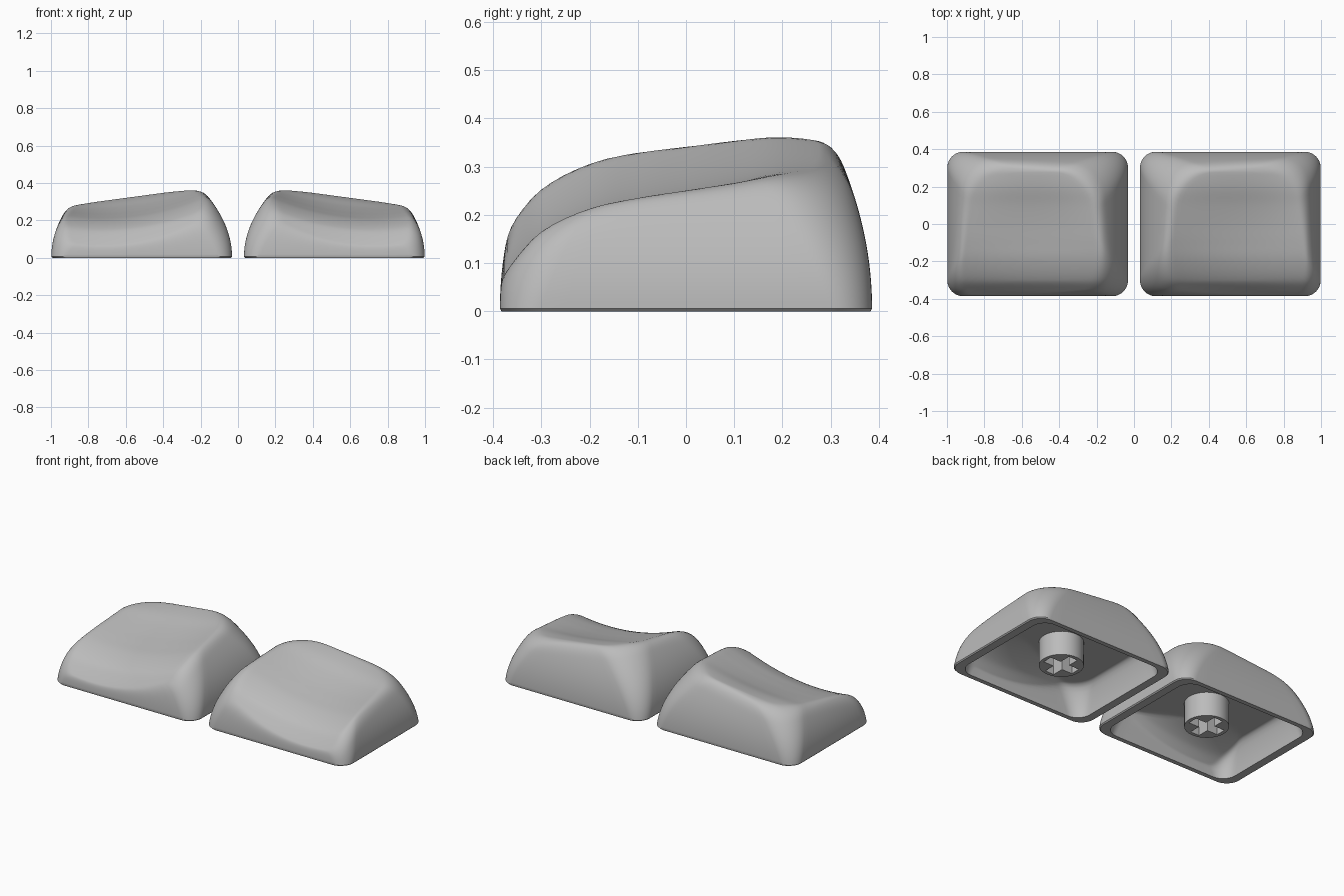
import bpy, bmesh, math

cube = bpy.data.objects.get("Cube")
if cube:
    bpy.data.objects.remove(cube, do_unlink=True)

grey = bpy.data.materials.new("plain_grey")
grey.use_nodes = True
COLOUR = (0.5, 0.5, 0.5, 1)
grey.diffuse_color = COLOUR
grey.node_tree.nodes["Principled BSDF"].inputs["Base Color"].default_value = COLOUR

CX, HALF_X, HALF_Y = 0.515, 0.483, 0.386
STEEP = 0.55          # front and back walls lean less than the sides
SPINE = [(-.45, .06), (-.4, .145), (-.35, .212), (-.3, .263), (-.2, .31),
         (-.1, .334), (0, .35), (.1, .364), (.2, .377), (.3, .37), (.4, .345)]


def clamp(v, lo=0.0, hi=1.0):
    return max(lo, min(hi, v))


def smooth_min(a, b, k):
    h = clamp(0.5 + 0.5 * (b - a) / k)
    return b + (a - b) * h - k * h * (1 - h)


def spine(y):
    """Height of the tall rim along y, through a smooth spline."""
    n = len(SPINE)
    i = 0
    while i < n - 2 and y > SPINE[i + 1][0]:
        i += 1
    (y0, z0), (y1, z1) = SPINE[i], SPINE[i + 1]

    def slope(j):
        a, b = SPINE[max(j - 1, 0)], SPINE[min(j + 1, n - 1)]
        return (b[1] - a[1]) / (b[0] - a[0])
    w = y1 - y0
    t = clamp((y - y0) / w)
    return ((2*t**3 - 3*t*t + 1) * z0 + (t**3 - 2*t*t + t) * w * slope(i)
            + (3*t*t - 2*t**3) * z1 + (t**3 - t*t) * w * slope(i + 1))


def top_height(x, y):
    """Tilted, dished top; x is measured from the cap centre."""
    u = clamp((x - 0.03) / 0.38, -1, 1)
    back = clamp((0.28 - y) / 0.42)
    back = back * (2 - back)
    return spine(y) - 0.135 * (x + 0.3) - 0.055 * (1 - u * u) * back


def outline(d, start, scale=1.0, steps=12, side=12):
    """Rounded rectangle inset by d; corners widen above the start."""
    hx, hy = HALF_X - d, HALF_Y - STEEP * d
    r = min(0.085 + 0.3 * math.sqrt(d - start), 0.2)
    corners = [(hx - r, hy - r, 0), (r - hx, hy - r, 1),
               (r - hx, r - hy, 2), (hx - r, r - hy, 3)]
    pts = []
    for cx, cy, q in corners:
        for i in range(steps + 1):
            a = (q + i / steps) * math.pi / 2
            pts.append((cx + r * math.cos(a), cy + r * math.sin(a)))
    full = []
    for i, p in enumerate(pts):
        full.append(p)
        if i % (steps + 1) == steps:
            n = pts[(i + 1) % len(pts)]
            full += [(p[0] + (n[0] - p[0]) * k / side,
                      p[1] + (n[1] - p[1]) * k / side) for k in range(1, side)]
    return [(x * scale, y * scale) for x, y in full]


def outer_z(x, y, d):
    return smooth_min(0.006 + 0.9 * math.sqrt(d), top_height(x, y), 0.055)


def inner_z(x, y, d):
    ceiling = min(0.175, top_height(x, y) - 0.045)
    return smooth_min(0.95 * math.sqrt(max(d - 0.055, 0)), ceiling, 0.04)


def finish(obj):
    obj.data.materials.append(grey)
    bpy.ops.object.select_all(action='DESELECT')
    obj.select_set(True)
    bpy.context.view_layer.objects.active = obj
    bpy.ops.object.shade_smooth_by_angle(angle=math.radians(40))


def make_cap(name, side):
    bm = bmesh.new()

    def ring(pts, zs):
        return [bm.verts.new((side * (CX + x), y, z)) for (x, y), z in zip(pts, zs)]

    def skin(height, start, wall_rings, lip):
        """Rings from the lip up the wall, then in to the centre."""
        rings = [lip]
        end = start + 0.2
        steps = [(start + 0.2 * (k / wall_rings) ** 2, 1.0)
                 for k in range(wall_rings + 1)]
        steps += [(end, 1 - k / 16) for k in range(1, 16)]
        for d, s in steps:
            pts = outline(d, start, s)
            rings.append(ring(pts, [height(x, y, d + 0.3 * (1 - s)) for x, y in pts]))
        for a, b in zip(rings, rings[1:]):
            for i in range(len(a)):
                j = (i + 1) % len(a)
                bm.faces.new((a[i], a[j], b[j], b[i]))
        last = rings[-1]
        mid = bm.verts.new((side * CX, 0, height(0, 0, end + 0.3)))
        for i in range(len(last)):
            bm.faces.new((last[i], last[(i + 1) % len(last)], mid))

    # outer skin with a small bevelled lip, then the hollow underside
    lip_pts = outline(0.006, 0.006)
    lip = ring(lip_pts, [0] * len(lip_pts))
    skin(outer_z, 0.0, 30, lip)
    skin(inner_z, 0.055, 16, lip)
    bmesh.ops.recalc_face_normals(bm, faces=bm.faces)
    mesh = bpy.data.meshes.new(name)
    bm.to_mesh(mesh)
    bm.free()
    obj = bpy.data.objects.new(name, mesh)
    bpy.context.collection.objects.link(obj)
    finish(obj)


def make_stem(name, side):
    # round post with a cross-shaped socket
    curve = bpy.data.curves.new(name, 'CURVE')
    curve.dimensions = '2D'
    curve.fill_mode = 'BOTH'
    curve.extrude = 0.078
    radius = 0.122
    circle = [(radius * math.cos(a * math.pi / 24), radius * math.sin(a * math.pi / 24))
              for a in range(48)]
    w, l = 0.03, 0.1
    cross = []
    for q in range(4):
        c, s = round(math.cos(q * math.pi / 2)), round(math.sin(q * math.pi / 2))
        cross += [(c * x - s * y, s * x + c * y) for x, y in ((l, -w), (l, w), (w, w))]
    for pts in (circle, cross):
        spline = curve.splines.new('POLY')
        spline.points.add(len(pts) - 1)
        for p, (x, y) in zip(spline.points, pts):
            p.co = (x, y, 0, 1)
        spline.use_cyclic_u = True
    obj = bpy.data.objects.new(name, curve)
    obj.location = (side * CX, 0, 0.108)
    bpy.context.collection.objects.link(obj)
    bpy.ops.object.select_all(action='DESELECT')
    obj.select_set(True)
    bpy.context.view_layer.objects.active = obj
    bpy.ops.object.convert(target='MESH')
    obj = bpy.context.view_layer.objects.active
    bm = bmesh.new()
    bm.from_mesh(obj.data)
    bmesh.ops.remove_doubles(bm, verts=bm.verts, dist=0.0001)
    bmesh.ops.recalc_face_normals(bm, faces=bm.faces)
    bm.to_mesh(obj.data)
    bm.free()
    finish(obj)


for label, sign in (("left", 1), ("right", -1)):
    make_cap(label + "_keycap", sign)
    make_stem(label + "_stem", sign)
